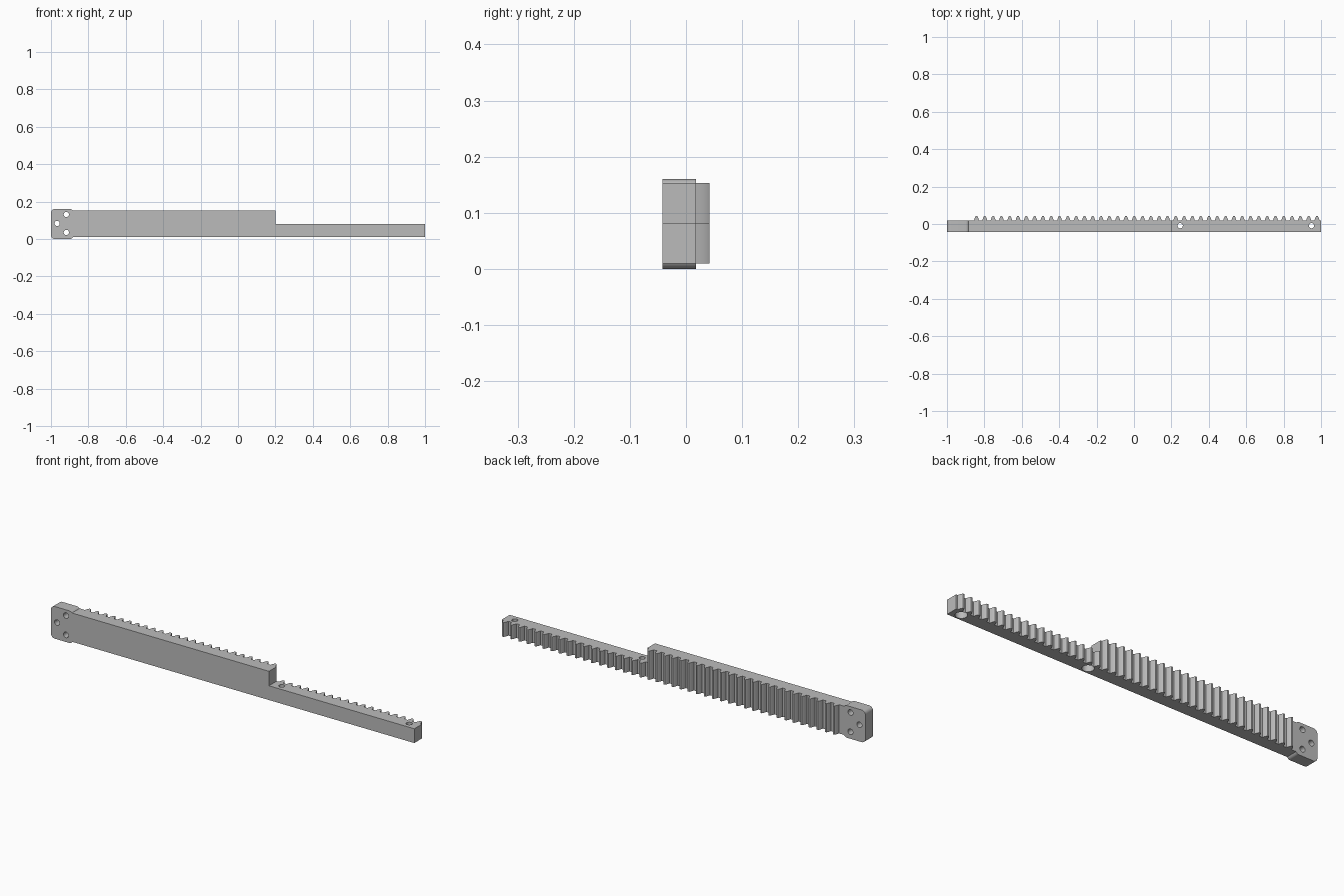
import bpy, bmesh, math

cube = bpy.data.objects.get("Cube")
if cube:
    bpy.data.objects.remove(cube, do_unlink=True)

grey = bpy.data.materials.new("plain_grey")
grey.use_nodes = True
colour = (0.5, 0.5, 0.5, 1)
grey.diffuse_color = colour
grey.node_tree.nodes["Principled BSDF"].inputs["Base Color"].default_value = colour

FRONT, ROOT, TIP = -0.042, 0.018, 0.042
BOTTOM, STEP, TOP = 0.01, 0.081, 0.153
STEP_X, END_X = 0.2, 1.0
FIRST, PITCH = -0.842, 0.0444


def prism(name, outline, axis, low, high):
    """Extrude a 2D outline along y or z."""
    def place(p, d):
        return (p[0], d, p[1]) if axis == "y" else (p[0], p[1], d)
    bm = bmesh.new()
    face = bm.faces.new([bm.verts.new(place(p, low)) for p in outline])
    ext = bmesh.ops.extrude_face_region(bm, geom=[face])
    shift = [v for v in ext["geom"] if isinstance(v, bmesh.types.BMVert)]
    offset = (0, high - low, 0) if axis == "y" else (0, 0, high - low)
    bmesh.ops.translate(bm, verts=shift, vec=offset)
    bmesh.ops.recalc_face_normals(bm, faces=bm.faces)
    mesh = bpy.data.meshes.new(name)
    bm.to_mesh(mesh)
    bm.free()
    mesh.materials.append(grey)
    obj = bpy.data.objects.new(name, mesh)
    bpy.context.collection.objects.link(obj)
    return obj


def circle(x, y, r, n=32):
    return [(x + r * math.cos(2 * math.pi * i / n),
             y + r * math.sin(2 * math.pi * i / n)) for i in range(n)]


def drill(target, cutter):
    cutter.hide_render = True
    cutter.hide_set(True)
    mod = target.modifiers.new("hole", "BOOLEAN")
    mod.operation = "DIFFERENCE"
    mod.solver = "EXACT"
    mod.object = cutter


# Curved flank of one tooth: half width, height fraction
FLANK = [(0.0135, 0), (0.0115, 0.3), (0.009, 0.6), (0.006, 0.88), (0.004, 1)]


def rack_outline(start, end):
    """Toothed strip seen from above, clipped to start..end."""
    pts = []
    for i in range(43):
        c = FIRST + i * PITCH
        for w, h in FLANK:
            pts.append((c - w, ROOT + h * (TIP - ROOT)))
        for w, h in reversed(FLANK):
            pts.append((c + w, ROOT + h * (TIP - ROOT)))
    pts = [(-0.9, ROOT)] + pts

    def height(x):
        for a, b in zip(pts, pts[1:]):
            if a[0] <= x <= b[0]:
                return a[1] + (b[1] - a[1]) * (x - a[0]) / (b[0] - a[0])
        return ROOT
    edge = [(start, height(start))]
    edge += [p for p in pts if start < p[0] < end]
    edge += [(end, height(end))]
    return [(start, FRONT)] + edge + [(end, FRONT)]


# Rack bar: tall section and low section
tall_bar = prism("tall_rack", rack_outline(-0.89, STEP_X), "z", BOTTOM, TOP)
low_bar = prism("low_rack", rack_outline(STEP_X, END_X), "z", BOTTOM, STEP)

# Vertical screw holes, counterbored from below
for x in (0.247, 0.949):
    drill(low_bar, prism("screw_cutter", circle(x, -0.009, 0.014), "z", -0.05, 0.2))
    drill(low_bar, prism("head_cutter", circle(x, -0.009, 0.027), "z", -0.05, 0.045))

# Rounded mounting head
R, LEFT, RIGHT, HIGH = 0.02, -1.0, -0.88, 0.16
corners = [(RIGHT - R, HIGH - R), (LEFT + R, HIGH - R), (LEFT + R, R), (RIGHT - R, R)]
outline = []
for k, (cx, cz) in enumerate(corners):
    for i in range(9):
        a = math.pi / 2 * (k + i / 8)
        outline.append((cx + R * math.cos(a), cz + R * math.sin(a)))
head = prism("mounting_head", outline, "y", FRONT, ROOT)
for x, z in ((-0.918, 0.131), (-0.967, 0.083), (-0.918, 0.035)):
    drill(head, prism("pin_cutter", circle(x, z, 0.014), "y", -0.1, 0.1))

# Keep edges crisp, curves smooth
for obj in (tall_bar, low_bar, head):
    bpy.ops.object.select_all(action="DESELECT")
    bpy.context.view_layer.objects.active = obj
    obj.select_set(True)
    for mod in list(obj.modifiers):
        bpy.ops.object.modifier_apply(modifier=mod.name)
    bpy.ops.object.shade_smooth_by_angle(angle=math.radians(20))
for obj in list(bpy.data.objects):
    if obj.name.split(".")[0].endswith("_cutter"):
        bpy.data.objects.remove(obj, do_unlink=True)
